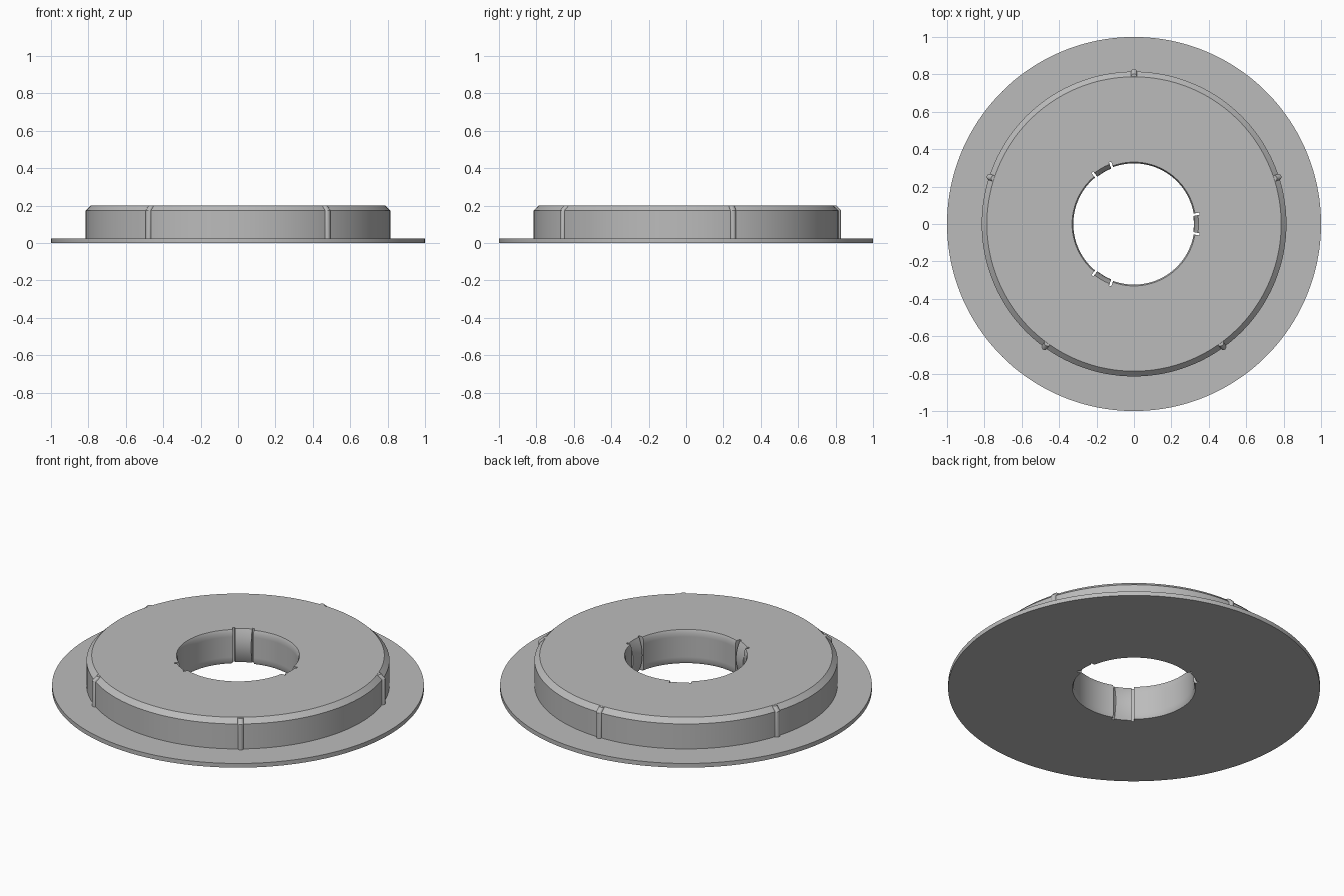
import bpy, bmesh, math
from mathutils import Matrix

cube = bpy.data.objects.get("Cube")
if cube:
    bpy.data.objects.remove(cube)

grey = bpy.data.materials.new("mid_grey")
grey.use_nodes = True
colour = (0.5, 0.5, 0.5, 1)
grey.diffuse_color = colour
grey.node_tree.nodes["Principled BSDF"].inputs["Base Color"].default_value = colour


def finish(bm, name, angle=28):
    bmesh.ops.recalc_face_normals(bm, faces=bm.faces)
    mesh = bpy.data.meshes.new(name)
    bm.to_mesh(mesh)
    bm.free()
    mesh.materials.append(grey)
    obj = bpy.data.objects.new(name, mesh)
    bpy.context.collection.objects.link(obj)
    bpy.ops.object.select_all(action="DESELECT")
    obj.select_set(True)
    bpy.context.view_layer.objects.active = obj
    bpy.ops.object.shade_smooth_by_angle(angle=math.radians(angle))
    return obj


# Bore profiles share the same heights: plain wall, slit and bulging clip
HEIGHT = 0.2
levels = [0, 0.015, 0.04, 0.07, 0.1, 0.13, 0.16, 0.185, HEIGHT]


def bore_radius(kind, z):
    if kind == "slit":
        return 0.355
    if kind == "clip":
        return 0.32 + 0.025 * (2 * z / HEIGHT - 1) ** 2
    return 0.331 if z in (0, HEIGHT) else 0.324


# Outer profile from the bottom of the flange to the top of the hub
outer = [(0.38, 0), (1, 0), (1, 0.025), (0.815, 0.025),
         (0.815, 0.173), (0.787, HEIGHT), (0.38, HEIGHT)]

# Angular columns for one third: clip, slit, wall, slit
CLIP, SLIT, GAP = 0.135, 0.172, 0.002
third = math.tau / 3


def spread(start, end, count, kind):
    return [(start + (end - start) * i / count, kind) for i in range(count + 1)]


sector = (spread(-CLIP, CLIP, 6, "clip")
          + spread(CLIP + GAP, SLIT, 1, "slit")
          + spread(SLIT + GAP, third - SLIT - GAP, 42, "wall")
          + spread(third - SLIT, third - CLIP - GAP, 1, "slit"))

# Flanged ring body, swept round column by column
bm = bmesh.new()
columns = []
for k in range(3):
    for angle, kind in sector:
        a = angle + k * third
        profile = outer + [(bore_radius(kind, z), z) for z in reversed(levels)]
        columns.append([bm.verts.new((r * math.cos(a), r * math.sin(a), z))
                        for r, z in profile])
for i, col in enumerate(columns):
    nxt = columns[(i + 1) % len(columns)]
    for j in range(len(col)):
        m = (j + 1) % len(col)
        bm.faces.new((col[j], nxt[j], nxt[m], col[m]))
finish(bm, "flanged_ring")

# Five slim locating ribs that follow the hub's side and chamfer
for k in range(5):
    bm = bmesh.new()
    rings = []
    for centre, z in ((0.813, 0.01), (0.813, 0.175), (0.787, 0.1995)):
        rings.append([bm.verts.new((centre + 0.016 * math.cos(t * math.tau / 12),
                                    0.016 * math.sin(t * math.tau / 12), z))
                      for t in range(12)])
    for low, high in zip(rings, rings[1:]):
        for t in range(12):
            u = (t + 1) % 12
            bm.faces.new((low[t], low[u], high[u], high[t]))
    bm.faces.new(rings[0])
    bm.faces.new(rings[-1])
    turn = Matrix.Rotation(math.pi / 2 + k * math.tau / 5, 4, "Z")
    bmesh.ops.transform(bm, matrix=turn, verts=bm.verts)
    finish(bm, f"locating_rib_{k + 1}", 35)
